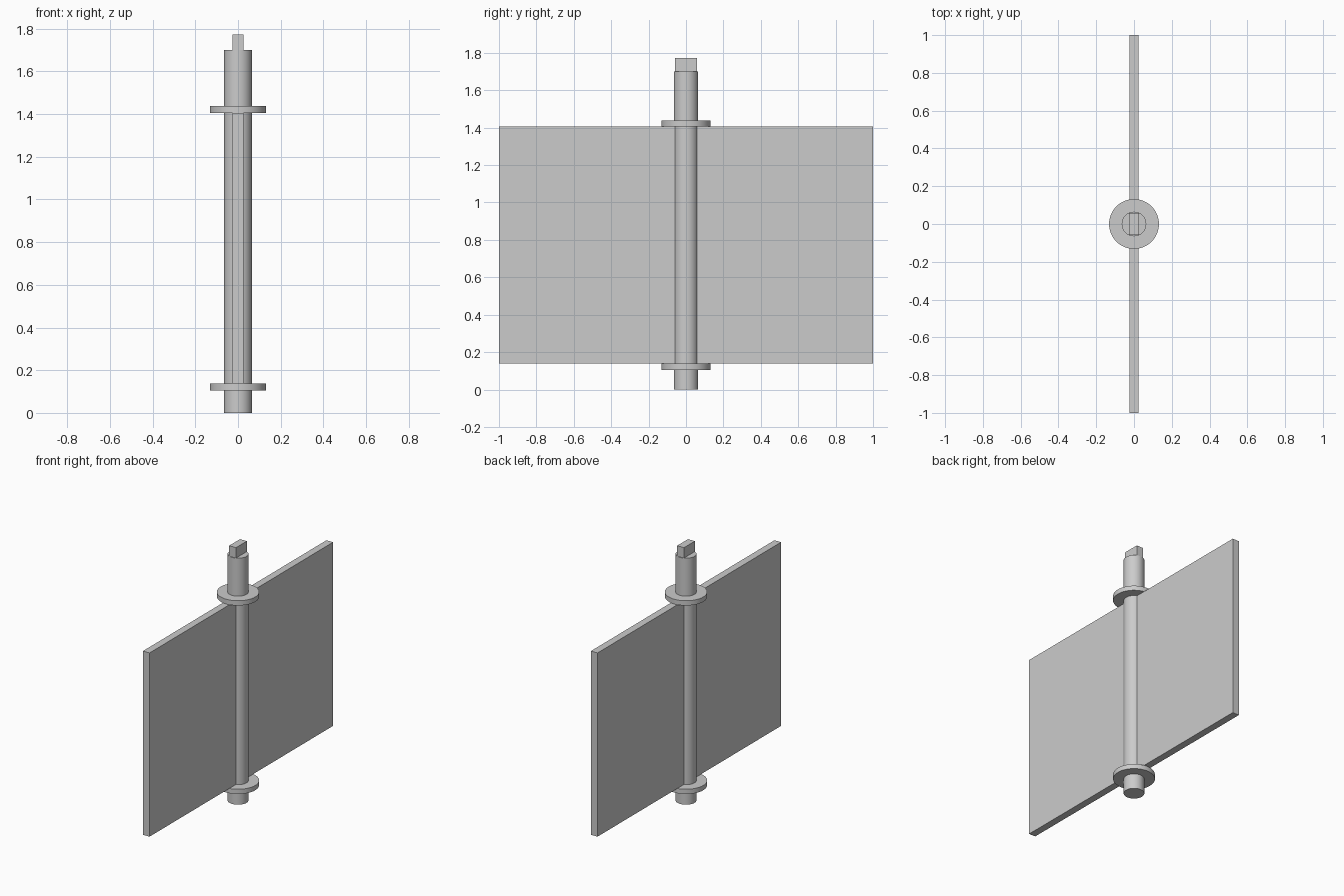
import bpy
import math

if "Cube" in bpy.data.objects:
    bpy.data.objects.remove(bpy.data.objects["Cube"], do_unlink=True)

# Single plain grey for the whole model
grey = bpy.data.materials.new("plain_grey")
grey.use_nodes = True
colour = (0.6, 0.6, 0.6, 1)
grey.diffuse_color = colour
grey.node_tree.nodes["Principled BSDF"].inputs["Base Color"].default_value = colour


def finish(name):
    obj = bpy.context.object
    obj.name = name
    obj.data.materials.append(grey)
    return obj


def disc(name, radius, bottom, top):
    bpy.ops.mesh.primitive_cylinder_add(
        vertices=64, radius=radius, depth=top - bottom,
        location=(0, 0, (bottom + top) / 2))
    finish(name)
    bpy.ops.object.shade_smooth_by_angle(angle=math.radians(30))


def block(name, width, depth, bottom, top):
    bpy.ops.mesh.primitive_cube_add(size=1, location=(0, 0, (bottom + top) / 2))
    obj = finish(name)
    obj.scale = (width, depth, top - bottom)
    bpy.ops.object.transform_apply(location=False, rotation=False, scale=True)


SHAFT_TOP = 1.70
PLATE_BOTTOM, PLATE_TOP = 0.138, 1.405
FLANGE = 0.033

# Round shaft with a flat-sided drive tang on top
disc("shaft", 0.065, 0, SHAFT_TOP)
block("drive_tang", 0.052, 0.118, SHAFT_TOP, 1.772)

# Flat blade through the shaft, held between two flanges
block("blade", 0.05, 2.0, PLATE_BOTTOM, PLATE_TOP)
disc("lower_flange", 0.132, PLATE_BOTTOM - FLANGE, PLATE_BOTTOM)
disc("upper_flange", 0.132, PLATE_TOP, PLATE_TOP + FLANGE)
